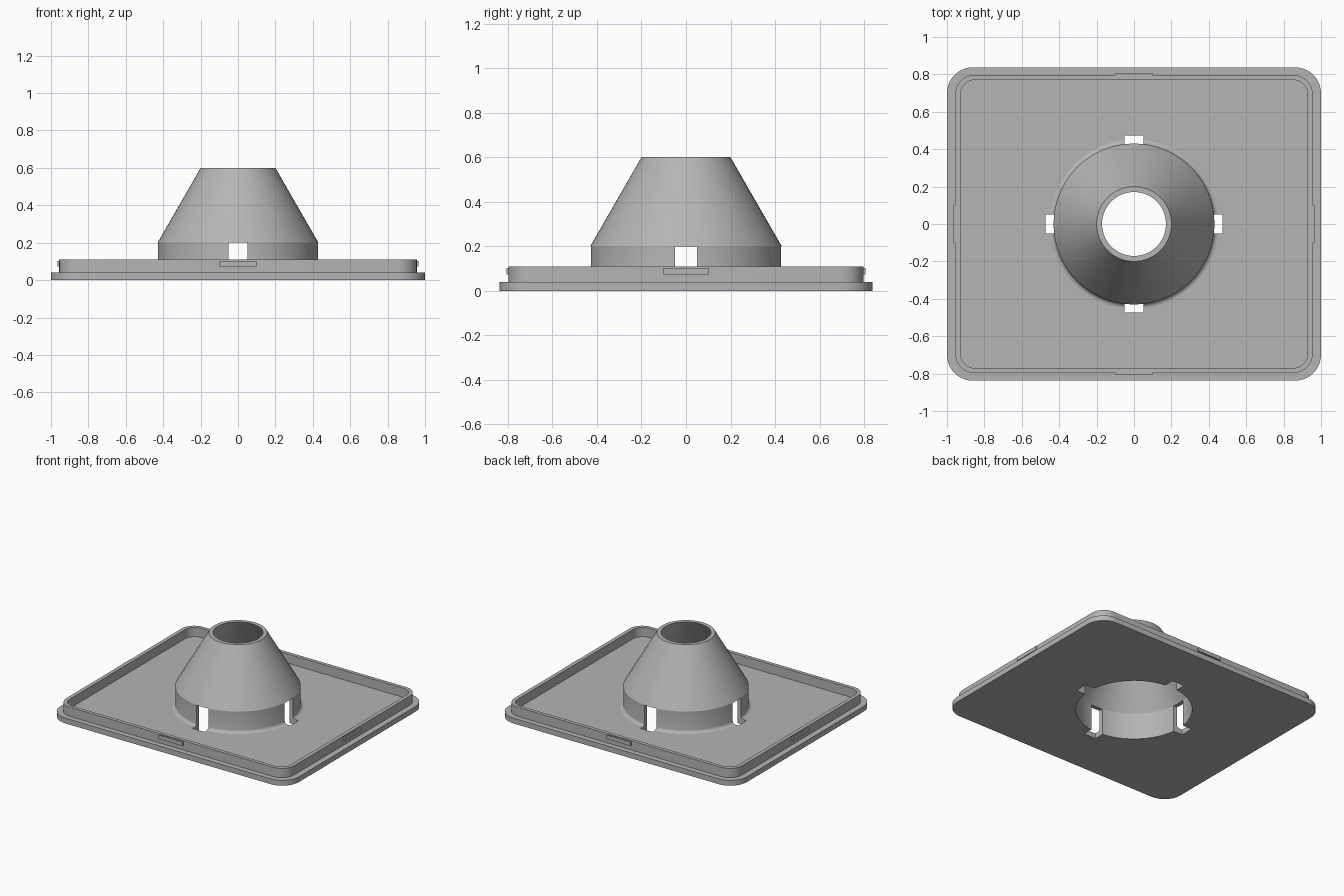
import bpy, bmesh, math

cube = bpy.data.objects.get("Cube")
if cube:
    bpy.data.objects.remove(cube, do_unlink=True)

grey = bpy.data.materials.new("plain grey")
grey.use_nodes = True
colour = (0.46, 0.46, 0.46, 1)
grey.diffuse_color = colour
grey.node_tree.nodes["Principled BSDF"].inputs["Base Color"].default_value = colour

SEGMENTS = 80
FLOOR = 0.04       # plate thickness
BORE = 0.40        # inside radius of the collar
WALL = 0.43        # outside radius of the collar
SLOT_TOP = 0.2


def finish(name, bm):
    bmesh.ops.recalc_face_normals(bm, faces=bm.faces)
    mesh = bpy.data.meshes.new(name)
    bm.to_mesh(mesh)
    bm.free()
    mesh.materials.append(grey)
    obj = bpy.data.objects.new(name, mesh)
    bpy.context.collection.objects.link(obj)
    return obj


def activate(obj):
    bpy.ops.object.select_all(action='DESELECT')
    obj.select_set(True)
    bpy.context.view_layer.objects.active = obj


def smooth(obj):
    activate(obj)
    bpy.ops.object.shade_smooth_by_angle(angle=math.radians(25))


def cut(obj, cutter):
    """Subtract the cutter and throw it away."""
    cutter.hide_render = True
    activate(obj)
    mod = obj.modifiers.new("cut", 'BOOLEAN')
    mod.operation = 'DIFFERENCE'
    mod.solver = 'EXACT'
    mod.object = cutter
    bpy.ops.object.modifier_apply(modifier=mod.name)
    bpy.data.objects.remove(cutter, do_unlink=True)


def rounded_outline(hx, hy, r, steps=10):
    points = []
    for quarter, (sx, sy) in enumerate([(1, 1), (-1, 1), (-1, -1), (1, -1)]):
        for i in range(steps + 1):
            a = math.pi / 2 * (quarter + i / steps)
            points.append((sx * (hx - r) + r * math.cos(a),
                           sy * (hy - r) + r * math.sin(a)))
    return points


def prism(name, outline, z0, z1):
    bm = bmesh.new()
    face = bm.faces.new([bm.verts.new((x, y, z0)) for x, y in outline])
    top = bmesh.ops.extrude_face_region(bm, geom=[face])["geom"]
    bmesh.ops.translate(bm, vec=(0, 0, z1 - z0),
                        verts=[v for v in top if isinstance(v, bmesh.types.BMVert)])
    return finish(name, bm)


def lathe(name, profile):
    """Revolve a closed (radius, height) profile about z."""
    bm = bmesh.new()
    rings = []
    for i in range(SEGMENTS):
        a = 2 * math.pi * i / SEGMENTS
        rings.append([bm.verts.new((r * math.cos(a), r * math.sin(a), z))
                      for r, z in profile])
    count = len(profile)
    for i, ring in enumerate(rings):
        following = rings[(i + 1) % SEGMENTS]
        for j in range(count):
            k = (j + 1) % count
            bm.faces.new((ring[j], following[j], following[k], ring[k]))
    return finish(name, bm)


def box(name, x, y, z):
    outline = [(x[0], y[0]), (x[1], y[0]), (x[1], y[1]), (x[0], y[1])]
    return prism(name, outline, *z)


# Flat plate with a round opening
plate = prism("base_plate", rounded_outline(1, 0.838, 0.14), 0, FLOOR)
circle = [(BORE * math.cos(2 * math.pi * i / SEGMENTS),
           BORE * math.sin(2 * math.pi * i / SEGMENTS)) for i in range(SEGMENTS)]
cut(plate, prism("bore_cutter", circle, -0.1, 0.1))

# Raised rim, set in from the plate edge
rim = prism("rim", rounded_outline(0.956, 0.797, 0.105), FLOOR, 0.11)
cut(rim, prism("pocket_cutter", rounded_outline(0.928, 0.77, 0.077), 0, 0.2))

# Collar and cone, with a small fillet where they meet the plate
fillet = 0.022
foot = []
for i in range(5):
    a = math.pi / 2 * i / 4
    foot.append((WALL + fillet * (1 - math.cos(a)), FLOOR + fillet * (1 - math.sin(a))))
funnel = lathe("funnel", [(BORE, FLOOR), (BORE, SLOT_TOP), (0.171, 0.6),
                          (0.2, 0.6), (WALL, SLOT_TOP)] + foot)

# Four slots, cut as two crossing bars through plate and collar
for part in (plate, funnel):
    for long_x, long_y in ((0.473, 0.05), (0.05, 0.473)):
        cut(part, box("slot_cutter", (-long_x, long_x), (-long_y, long_y),
                      (-0.1, SLOT_TOP)))

for part in (plate, rim, funnel):
    smooth(part)

# Snap tabs in the middle of each rim side
for side, sign in (("left", 1), ("right", -1)):
    box(side + "_tab", sorted((sign * 0.945, sign * 0.966)), (-0.1, 0.1), (0.074, 0.103))
for side, sign in (("back", 1), ("front", -1)):
    box(side + "_tab", (-0.1, 0.1), sorted((sign * 0.785, sign * 0.807)), (0.074, 0.103))
